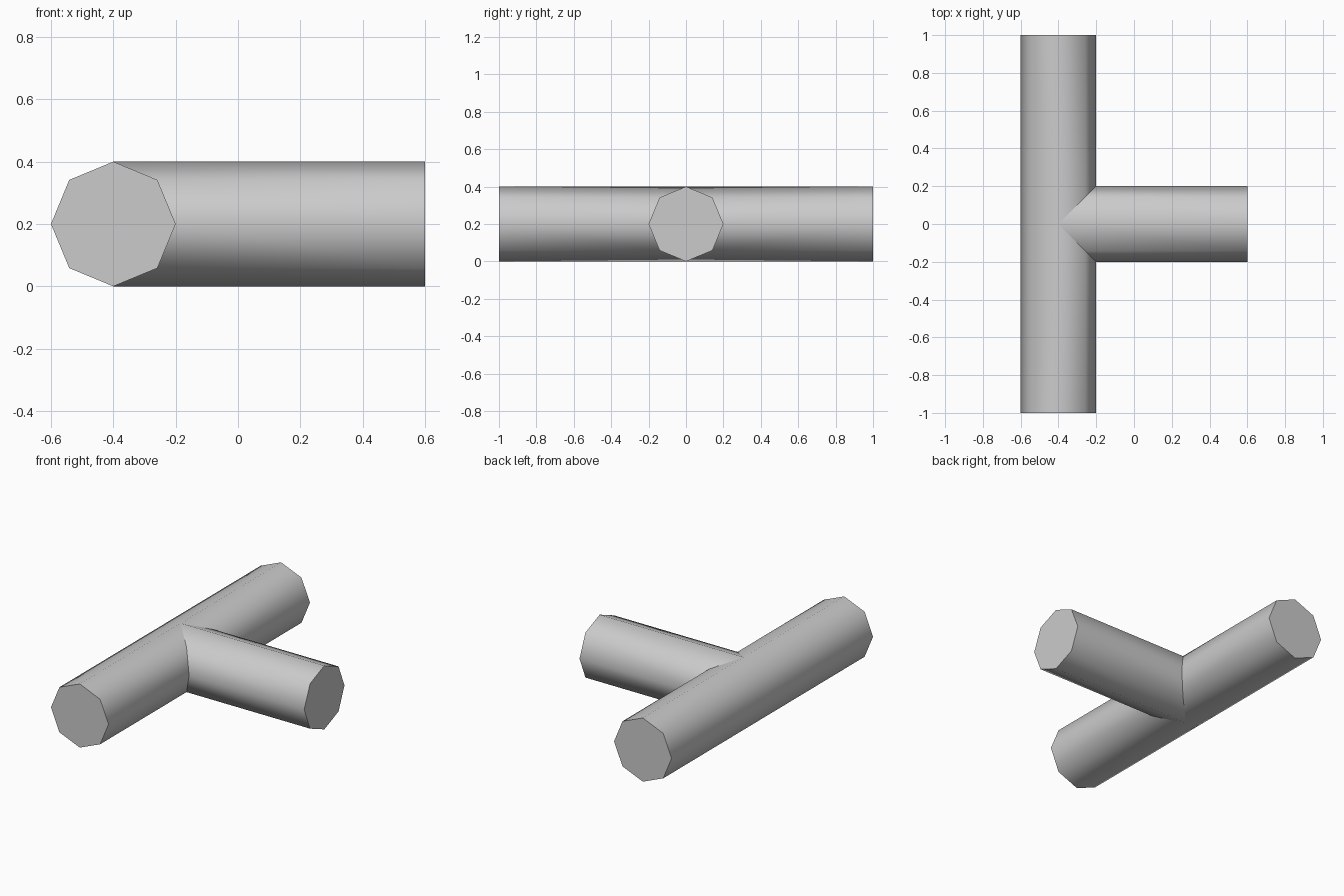
import bpy, bmesh
from math import cos, sin, pi, radians

if "Cube" in bpy.data.objects:
    bpy.data.objects.remove(bpy.data.objects["Cube"])

R, CX, CZ, N = 0.2, -0.4, 0.2, 8
bm = bmesh.new()


def add_arm(place, end, start):
    """Octagonal arm: flat cap at its end, mitred open start at the joint."""
    inner, outer = [], []
    for i in range(N):
        across, up = R * cos(2 * pi * i / N), R * sin(2 * pi * i / N)
        inner.append(bm.verts.new(place(start(across), across, CZ + up)))
        outer.append(bm.verts.new(place(end, across, CZ + up)))
    for i in range(N):
        j = (i + 1) % N
        bm.faces.new((inner[i], inner[j], outer[j], outer[i])).smooth = True
    bm.faces.new(outer)


# Two halves of the main bar, cut by the mitre on the branch side
for s in (-1, 1):
    add_arm(lambda d, a, z: (CX + a, s * d, z), 1.0, lambda a: max(a, 0))
# Side branch
add_arm(lambda d, a, z: (CX + d, a, z), 1.0, abs)

# Weld the joint into one closed skin
bmesh.ops.remove_doubles(bm, verts=bm.verts[:], dist=1e-4)
bmesh.ops.recalc_face_normals(bm, faces=bm.faces[:])

# Crisp edges on the caps and mitre, soft along the tubes
for e in bm.edges:
    d = e.verts[1].co - e.verts[0].co
    along = max(abs(d.x), abs(d.y)) > 0.999 * d.length
    capped = any(not f.smooth for f in e.link_faces)
    if capped or (not along and e.calc_face_angle(0) > radians(20)):
        e.smooth = False

mesh = bpy.data.meshes.new("tee_pipe")
bm.to_mesh(mesh)
bm.free()
bpy.context.collection.objects.link(bpy.data.objects.new("tee_pipe", mesh))
